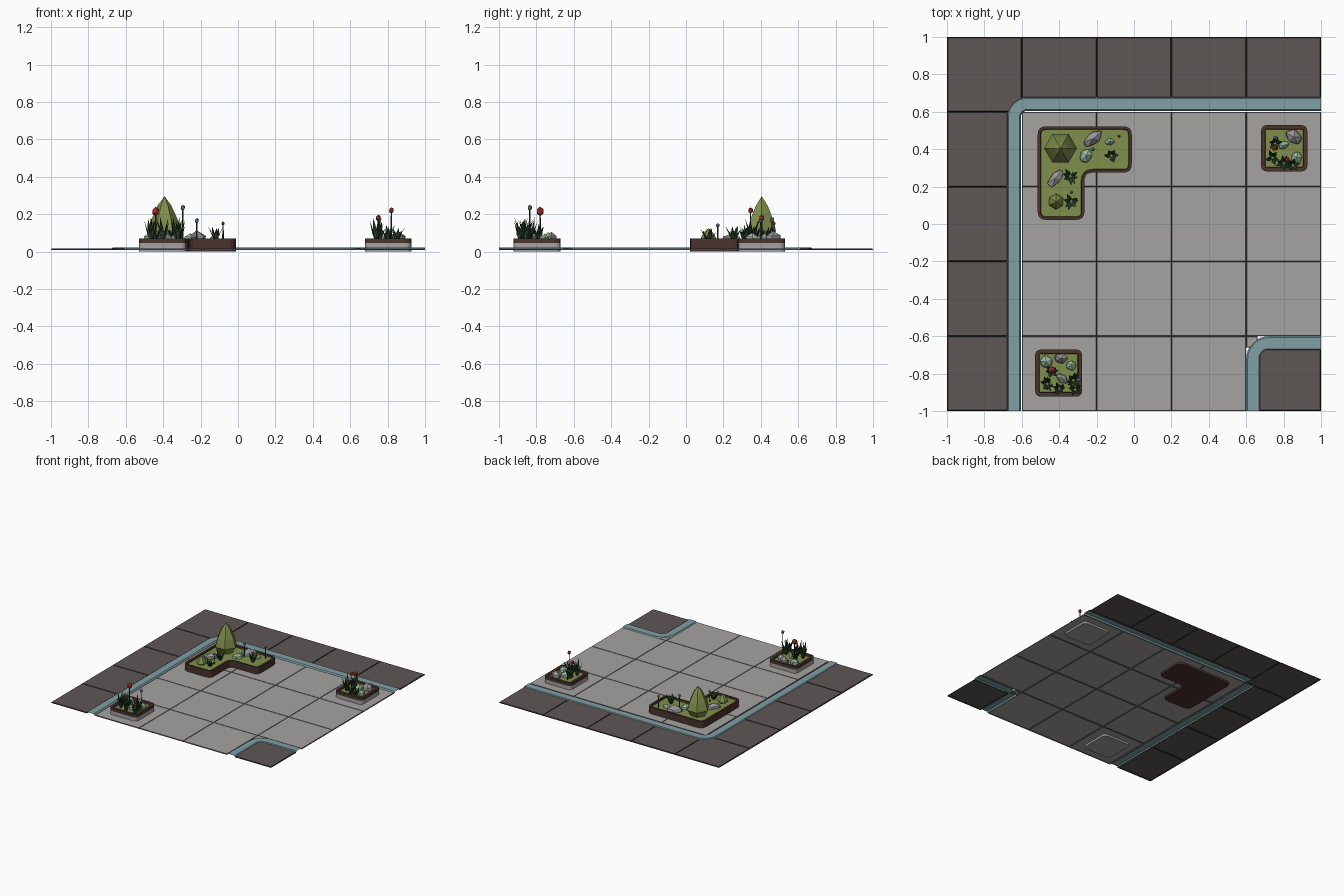
import bpy, bmesh, math, random
from mathutils import Vector, Matrix

if "Cube" in bpy.data.objects:
    bpy.data.objects.remove(bpy.data.objects["Cube"])

random.seed(4)


def mat(name, r, g, b):
    m = bpy.data.materials.new(name)
    m.diffuse_color = [((c / 255 + 0.055) / 1.055) ** 2.4 for c in (r, g, b)] + [1]
    m.use_nodes = True
    m.node_tree.nodes["Principled BSDF"].inputs["Base Color"].default_value = m.diffuse_color
    return m


DARK = mat("dark_paving", 94, 87, 86)
JOINT = mat("dark_joint", 44, 42, 42)
FLOOR = mat("grey_paving", 165, 163, 161)
TEAL = mat("teal_curb", 128, 160, 163)
BROWN = mat("brown_rim", 74, 51, 45)
GRASS = mat("olive_green", 128, 143, 76)
LEAF = mat("dark_leaf", 44, 66, 44)
STONE = mat("grey_stone", 152, 150, 154)
MINT = mat("mint_stone", 160, 188, 164)
RED = mat("red_flower", 196, 62, 50)


def finish(bm, name, *mats):
    me = bpy.data.meshes.new(name)
    bm.to_mesh(me)
    bm.free()
    ob = bpy.data.objects.new(name, me)
    bpy.context.collection.objects.link(ob)
    for m in mats:
        me.materials.append(m)
    return ob


def poly(bm, pts, z):
    f = bm.faces.new([bm.verts.new((x, y, z)) for x, y in pts])
    f.normal_update()
    if f.normal.z < 0:
        f.normal_flip()
    return f


# Paving: each tile is a single sheet with a sloped joint around it
def paving(name, rects, joint, top, side):
    bm = bmesh.new()
    for x0, y0, x1, y1 in rects:
        f = poly(bm, [(x0, y0), (x1, y0), (x1, y1), (x0, y1)], 0.009)
        f.material_index = 0
        r = bmesh.ops.inset_individual(bm, faces=[f], thickness=joint, depth=0.007)
        for s in r["faces"]:
            s.material_index = 1
        f.material_index = 0
    finish(bm, name, top, side)


steps = [-1, -0.6, -0.2, 0.2, 0.6, 1]
floor = [(steps[i], steps[j], steps[i + 1], steps[j + 1])
         for i in range(1, 5) for j in range(4) if (i, j) != (4, 0)]
floor.append((0.6, -0.66, 0.66, -0.6))
paving("floor_tiles", floor, 0.004, FLOOR, DARK)
border = [(-1, steps[j], -0.675, steps[j + 1]) for j in range(4)]
border += [(steps[i], 0.675, steps[i + 1], 1) for i in range(1, 5)]
border += [(-1, 0.6, -0.6, 1), (0.67, -1, 1, -0.67)]
paving("border_tiles", border, 0.006, DARK, JOINT)


# Curbs: a low profile swept from the front edge, round a corner, to the right edge
def curb(name, cx, cy, r_out, r_in):
    sec = [(r_out, 0.009), (r_out - 0.008, 0.021), (r_in + 0.008, 0.021), (r_in, 0.009)]
    bm = bmesh.new()
    rows = []
    for k in range(-1, 10):
        row = []
        for r, z in sec:
            if k == -1:
                p = (cx - r, -1, z)
            elif k == 9:
                p = (1, cy + r, z)
            else:
                a = math.pi - k * math.pi / 16
                p = (cx + r * math.cos(a), cy + r * math.sin(a), z)
            row.append(bm.verts.new(p))
        rows.append(row)
    for a, b in zip(rows, rows[1:]):
        for i in range(3):
            bm.faces.new((a[i], b[i], b[i + 1], a[i + 1]))
    bmesh.ops.recalc_face_normals(bm, faces=bm.faces)
    if sum(f.normal.z for f in bm.faces) < 0:
        bmesh.ops.reverse_faces(bm, faces=bm.faces)
    finish(bm, name, TEAL)


curb("long_curb", -0.57, 0.57, 0.11, 0.035)
curb("corner_curb", 0.72, -0.72, 0.12, 0.045)


# Planters: rounded base, rim and sunken grass
def rounded(pts, r):
    out = []
    for i, p in enumerate(pts):
        p = Vector(p)
        a = p + (Vector(pts[i - 1]) - p).normalized() * r
        b = p + (Vector(pts[(i + 1) % len(pts)]) - p).normalized() * r
        for k in range(5):
            t = k / 4
            out.append(tuple(a * (1 - t) ** 2 + p * 2 * t * (1 - t) + b * t * t))
    return out


def prism(bm, pts, z0, z1):
    top = poly(bm, pts, z1)
    low = poly(bm, pts, z0)
    low.normal_flip()
    tv = list(top.verts)
    lv = list(reversed(low.verts))
    find = {(round(v.co.x, 5), round(v.co.y, 5)): v for v in lv}
    for i, v in enumerate(tv):
        w = tv[(i + 1) % len(tv)]
        q = [find[(round(u.co.x, 5), round(u.co.y, 5))] for u in (v, w)]
        bm.faces.new((v, q[0], q[1], w))
    return top


def planter(name, pts, radius, inset, z_rim, rim_w, base_mat):
    bm = bmesh.new()
    base = prism(bm, rounded(pts, radius), 0.0, z_rim)
    if inset > 0:   # base stands back under the rim
        bmesh.ops.inset_region(bm, faces=[base], thickness=0.001)
        bm.clear()
        b = poly(bm, rounded(pts, radius), 0)
        bmesh.ops.inset_region(bm, faces=[b], thickness=inset)
        inner = [(v.co.x, v.co.y) for v in b.verts]
        bm.clear()
        prism(bm, inner, 0.0, z_rim)
    finish(bm, name + "_base", base_mat)
    bm = bmesh.new()
    top = prism(bm, rounded(pts, radius), z_rim, 0.071)
    bmesh.ops.inset_region(bm, faces=[top], thickness=rim_w)
    bmesh.ops.inset_region(bm, faces=[top], thickness=0.003, depth=-0.012)
    top.material_index = 1
    finish(bm, name + "_rim", BROWN, GRASS)


def square(cx, cy, h):
    return [(cx - h, cy - h), (cx + h, cy - h), (cx + h, cy + h), (cx - h, cy + h)]


planter("left_planter", square(-0.403, -0.797, 0.126), 0.035, 0, 0.046, 0.021, FLOOR)
planter("right_planter", square(0.803, 0.405, 0.124), 0.035, 0, 0.046, 0.021, FLOOR)
planter("corner_planter", [(-0.515, 0.022), (-0.265, 0.022), (-0.265, 0.275),
        (-0.012, 0.275), (-0.012, 0.522), (-0.515, 0.522)], 0.045, 0.014, 0.038, 0.015, BROWN)


# Bushes: six-sided teardrops
def bush(name, x, y, rad, z0, h, turn=0):
    bm = bmesh.new()
    rings = []
    for r, t in [(0.55, 0), (1, 0.26), (0.78, 0.52), (0.4, 0.81)]:
        rings.append([bm.verts.new((x + rad * r * math.cos(turn + k * math.pi / 3),
                                    y + rad * r * math.sin(turn + k * math.pi / 3),
                                    z0 + h * t)) for k in range(6)])
    tip = bm.verts.new((x, y, z0 + h))
    for k in range(6):
        n = (k + 1) % 6
        for a, b in zip(rings, rings[1:]):
            bm.faces.new((a[k], a[n], b[n], b[k]))
        bm.faces.new((rings[-1][k], rings[-1][n], tip))
    bm.faces.new(rings[0][::-1])
    finish(bm, name, GRASS)


bush("large_bush", -0.393, 0.405, 0.088, 0.045, 0.251)
bush("small_bush", -0.417, 0.12, 0.042, 0.05, 0.075, 0.5)


# Rocks: jittered low-poly boulders (x, y, length, width, height, turn)
def rocks(name, items, m):
    bm = bmesh.new()
    for x, y, a, b, h, turn in items:
        r = bmesh.ops.create_icosphere(bm, subdivisions=1, radius=1)
        for v in r["verts"]:
            v.co *= random.uniform(0.85, 1.1)
        bmesh.ops.transform(bm, verts=r["verts"], matrix=Matrix.Translation((x, y, 0.06))
                            @ Matrix.Rotation(math.radians(turn), 4, "Z")
                            @ Matrix.Diagonal((a, b, h, 1)))
    finish(bm, name, m)


rocks("grey_rocks", [(-0.42, 0.245, 0.066, 0.032, 0.04, 50), (-0.22, 0.455, 0.068, 0.035, 0.05, 40),
      (-0.39, -0.72, 0.042, 0.03, 0.05, 0), (-0.385, -0.825, 0.04, 0.025, 0.04, -40),
      (0.855, 0.465, 0.055, 0.04, 0.055, 150)], STONE)
rocks("mint_rocks", [(-0.255, 0.365, 0.046, 0.037, 0.04, 70), (-0.13, 0.44, 0.026, 0.022, 0.03, 0),
      (-0.47, -0.737, 0.04, 0.038, 0.05, 30), (-0.335, -0.755, 0.035, 0.03, 0.04, 0),
      (0.80, 0.42, 0.032, 0.025, 0.04, 20), (0.868, 0.355, 0.035, 0.04, 0.045, 0)], MINT)


# Leaf tufts: folded pointed blades fanning outwards (x, y, height, spread, count)
def tufts(name, items):
    bm = bmesh.new()
    for x, y, h, spread, n in items:
        for k in range(n):
            a = 2 * math.pi * k / n + random.uniform(-0.4, 0.4)
            d = Vector((math.cos(a), math.sin(a), 0))
            s = Vector((-d.y, d.x, 0)) * 0.011
            hh = h * random.uniform(0.65, 1)
            o = Vector((x, y, 0.056)) + d * 0.006
            mid = o + d * spread * 0.35 + Vector((0, 0, hh * 0.45))
            tip = o + d * spread * random.uniform(0.7, 1) + Vector((0, 0, hh))
            p = [bm.verts.new(c) for c in (o - s * 0.5, o + s * 0.5, mid - s, mid + s,
                                           tip, mid - d * 0.004)]
            bm.faces.new((p[0], p[1], p[3], p[5], p[2]))
            bm.faces.new((p[2], p[5], p[4]))
            bm.faces.new((p[5], p[3], p[4]))
    finish(bm, name, LEAF)


tufts("leaf_tufts", [(-0.34, 0.255, 0.085, 0.045, 7), (-0.12, 0.365, 0.08, 0.04, 7),
      (-0.335, 0.12, 0.07, 0.045, 7), (-0.465, -0.855, 0.13, 0.04, 8),
      (-0.325, -0.835, 0.14, 0.04, 8), (-0.40, -0.88, 0.13, 0.035, 7),
      (-0.44, -0.79, 0.11, 0.035, 6), (-0.315, -0.885, 0.11, 0.035, 6),
      (0.80, 0.325, 0.10, 0.04, 7), (0.74, 0.355, 0.13, 0.04, 8),
      (0.755, 0.43, 0.11, 0.035, 6), (0.85, 0.315, 0.08, 0.035, 6)])


# Flowers: thin stem with a small faceted bud (x, y, bud height, bud radius)
def flowers(name, items, m):
    bm = bmesh.new()
    for x, y, z, r in items:
        h = z - 0.056
        bmesh.ops.create_cone(bm, segments=4, radius1=0.005, radius2=0.003, depth=h,
                              matrix=Matrix.Translation((x, y, 0.056 + h / 2)))
        n = len(bm.faces)
        bmesh.ops.create_icosphere(bm, subdivisions=1, radius=r,
                                   matrix=Matrix.Translation((x, y, z)) @ Matrix.Diagonal((1, 1, 1.25, 1)))
        for i, f in enumerate(bm.faces):
            if i >= n:
                f.material_index = 1
    finish(bm, name, LEAF, m)


flowers("red_flowers", [(-0.44, -0.78, 0.215, 0.021), (0.75, 0.405, 0.18, 0.015),
        (0.82, 0.345, 0.22, 0.014), (-0.08, 0.47, 0.15, 0.009)], RED)
flowers("teal_buds", [(-0.295, -0.835, 0.235, 0.013), (-0.22, 0.40, 0.165, 0.012),
        (-0.335, 0.17, 0.14, 0.01), (0.755, 0.46, 0.17, 0.013)], TEAL)
